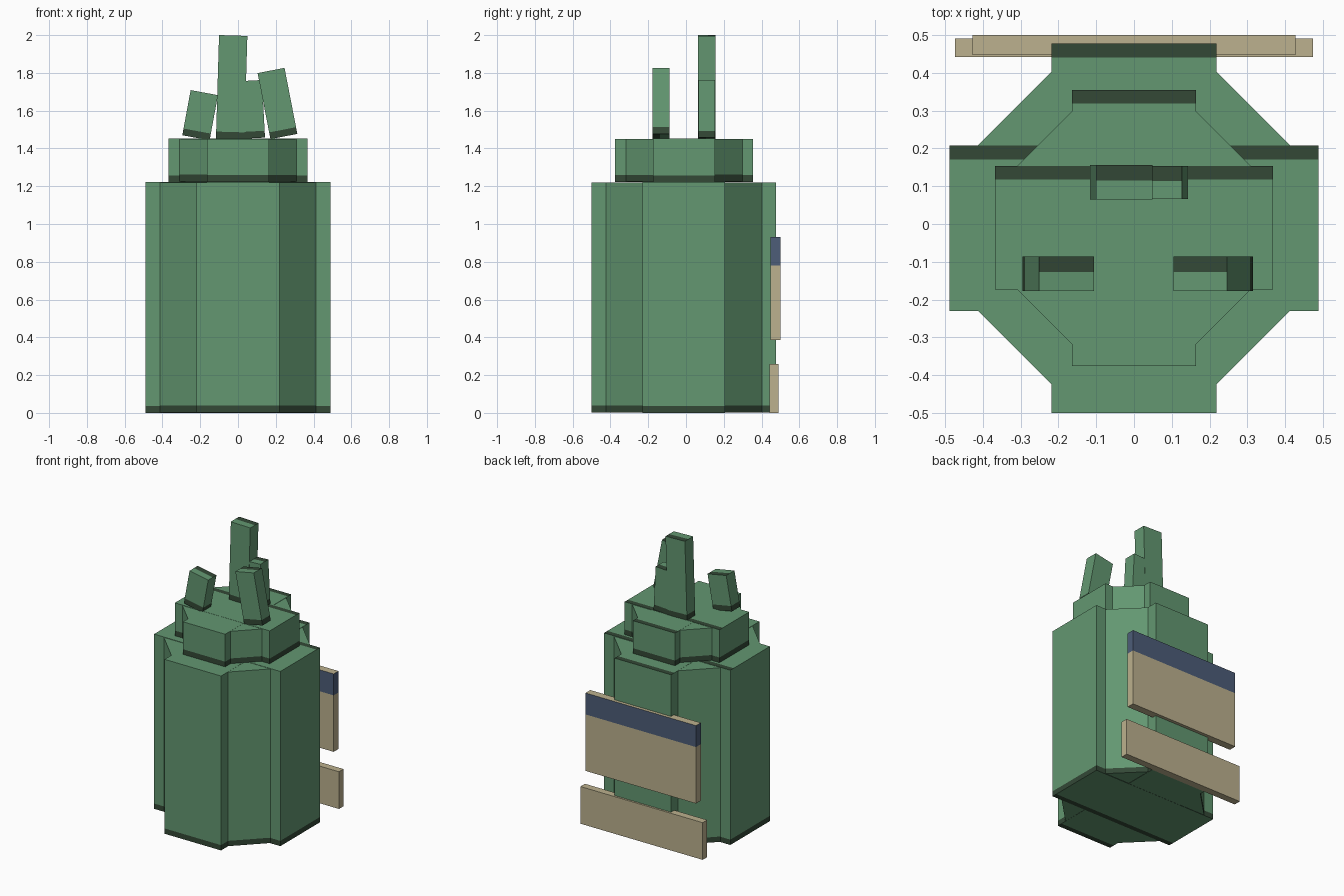
import bpy, bmesh, math
from mathutils import Vector

if "Cube" in bpy.data.objects:
    bpy.data.objects.remove(bpy.data.objects["Cube"], do_unlink=True)


def material(name, rgb):
    lin = [((c / 255 + 0.055) / 1.055) ** 2.4 for c in rgb] + [1.0]
    m = bpy.data.materials.new(name)
    m.diffuse_color = lin
    m.use_nodes = True
    m.node_tree.nodes["Principled BSDF"].inputs["Base Color"].default_value = lin
    return m


green = material("leaf green", (99, 151, 113))
dark = material("dark green", (51, 72, 54))
tan = material("tan", (188, 177, 142))
navy = material("navy", (77, 93, 120))


def cut(bm, faces, co, no):
    """Split only the given faces along a plane."""
    geom = set(faces)
    for f in faces:
        geom.update(f.edges)
        geom.update(f.verts)
    bmesh.ops.bisect_plane(bm, geom=list(geom), plane_co=co, plane_no=no, dist=1e-6)


def facing(bm, sign):
    return [f for f in bm.faces if f.normal.z * sign > 0.9]


def box(name, size, loc, mats, side=0.0, cap=0.0, top_side=False, rot=(0, 0, 0)):
    """Box with a band of the second colour at the foot (or head) of its sides,
    plus a strip along the back of the top and the front of the underside."""
    sx, sy, sz = (s / 2 for s in size)
    bm = bmesh.new()
    bmesh.ops.create_cube(bm, size=1)
    bmesh.ops.scale(bm, vec=size, verts=bm.verts)
    bm.normal_update()
    level = sz - side if top_side else side - sz
    if side:
        cut(bm, [f for f in bm.faces if abs(f.normal.z) < 0.1], (0, 0, level), (0, 0, 1))
    if cap:
        bm.normal_update()
        cut(bm, facing(bm, 1), (0, sy - cap, 0), (0, 1, 0))
        bm.normal_update()
        cut(bm, facing(bm, -1), (0, cap - sy, 0), (0, 1, 0))
    bm.normal_update()
    for f in bm.faces:
        c = f.calc_center_median()
        if f.normal.z > 0.9:
            band = cap and c.y > sy - cap
        elif f.normal.z < -0.9:
            band = cap and c.y < cap - sy
        else:
            band = side and ((c.z > level) == top_side)
        f.material_index = 1 if band else 0
    me = bpy.data.meshes.new(name)
    bm.to_mesh(me)
    bm.free()
    for m in mats:
        me.materials.append(m)
    ob = bpy.data.objects.new(name, me)
    ob.location = loc
    ob.rotation_euler = [math.radians(a) for a in rot]
    bpy.context.collection.objects.link(ob)
    return ob


def drum(name, z0, z1, cy, length, arm, diagonal, chord, band):
    """Eight-sided block made of four crossing boxes; tiny height steps keep
    the overlapping caps apart."""
    mid, h = (z0 + z1) / 2, z1 - z0
    pair = (green, dark)
    box(name + "_long", (arm, length[1], h - 0.002), (0, cy, mid), pair, band, band)
    box(name + "_cross", (length[0], arm, h), (0, cy, mid), pair, band, band)
    for i, a in enumerate((45, -45)):
        box(f"{name}_diagonal_{i + 1}", (chord, diagonal, h - 0.004 - 0.002 * i),
            (0, cy, mid), pair, band, 0, rot=(0, 0, a))


# Main body and the smaller cap on top
drum("body", 0.0, 1.222, -0.011, (0.977, 0.977), 0.437, 0.893, 0.32, 0.037)
drum("cap", 1.222, 1.452, -0.01, (0.734, 0.73), 0.327, 0.668, 0.235, 0.036)

# Leaning prongs: name, width, height, x, y, z, lean
prongs = [
    ("right_prong", 0.147, 0.243, -0.2005, -0.132, 1.576, 10.5),
    ("left_prong", 0.145, 0.356, 0.209, -0.132, 1.638, -11.0),
    ("tall_prong", 0.150, 0.547, -0.0335, 0.110, 1.7245, 1.7),
    ("short_prong", 0.150, 0.305, 0.060, 0.110, 1.606, -3.0),
]
for name, w, h, x, y, z, lean in prongs:
    depth = 0.088 if name == "short_prong" else 0.091
    box(name, (w, depth, h), (x, y, z), (green, dark), 0.036, 0.04, rot=(0, lean, 0))

# Back plates
box("upper_back_plate", (0.855, 0.053, 0.545), (0, 0.4735, 0.6575), (tan, navy),
    0.15, 0, top_side=True)
box("lower_back_plate", (0.946, 0.05, 0.26), (0, 0.466, 0.13), (tan,))
